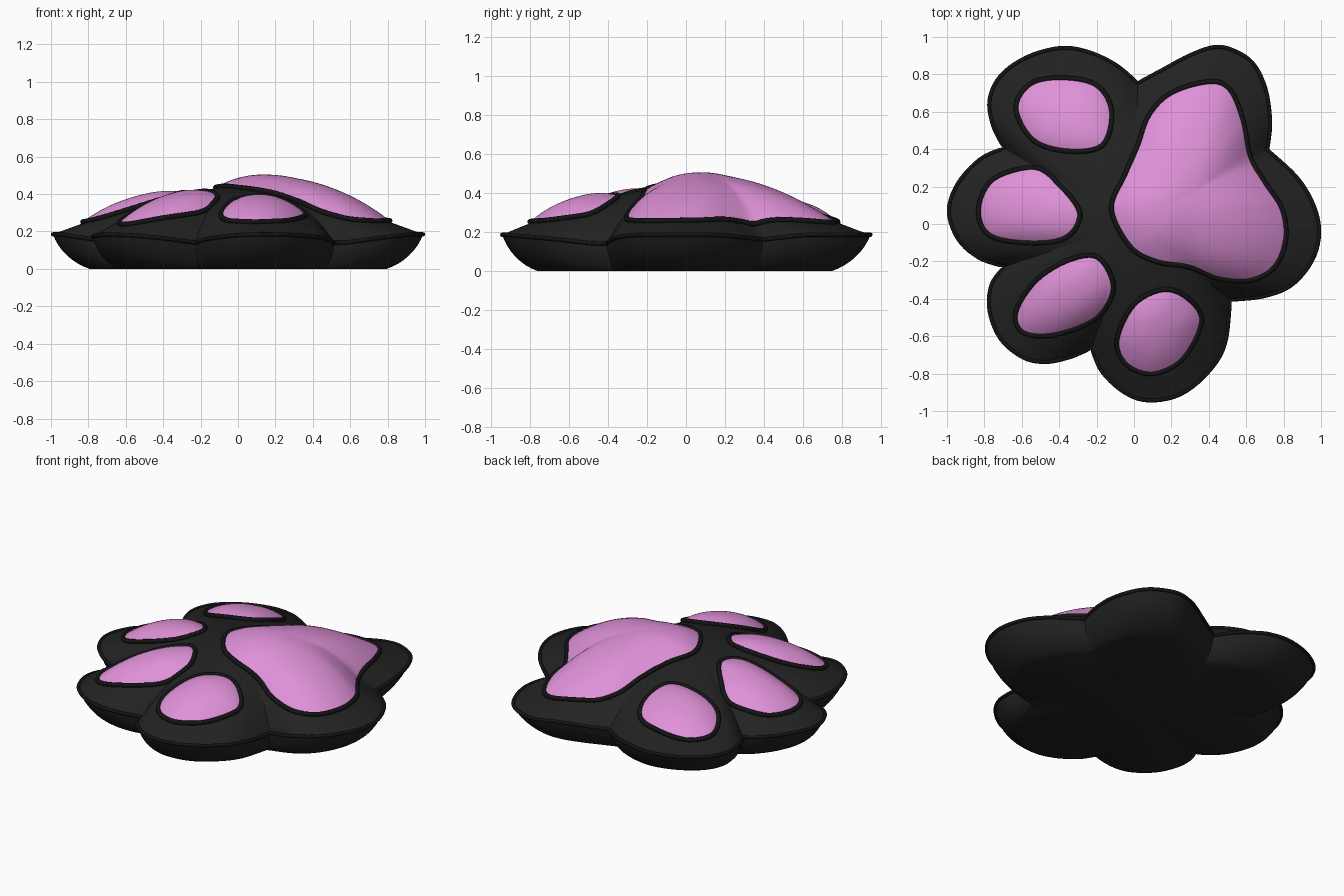
import bpy, math
from mathutils import Vector

if "Cube" in bpy.data.objects:
    bpy.data.objects.remove(bpy.data.objects["Cube"])


def material(name, rgb):
    m = bpy.data.materials.new(name)
    m.diffuse_color = (*rgb, 1)
    m.use_nodes = True
    m.node_tree.nodes["Principled BSDF"].inputs["Base Color"].default_value = m.diffuse_color
    return m


BLACK = material("black fabric", (0.016, 0.016, 0.016))
CORD = material("dark piping", (0.007, 0.007, 0.007))
PINK = material("pink fabric", (0.74, 0.285, 0.69))

# Body lobes: each runs from one valley to the next, counter-clockwise
LOBES = [
    [(0.72, 0.40), (0.735, 0.55), (0.71, 0.73), (0.64, 0.87), (0.53, 0.94), (0.43, 0.955),
     (0.3, 0.91), (0.15, 0.83), (0.02, 0.76)],
    [(0.02, 0.76), (-0.1, 0.86), (-0.25, 0.93), (-0.4, 0.95), (-0.58, 0.9), (-0.72, 0.8),
     (-0.78, 0.67), (-0.76, 0.53), (-0.70, 0.41)],
    [(-0.70, 0.41), (-0.83, 0.35), (-0.95, 0.22), (-1.0, 0.07), (-0.95, -0.08),
     (-0.84, -0.18), (-0.70, -0.23)],
    [(-0.70, -0.23), (-0.77, -0.33), (-0.78, -0.47), (-0.72, -0.62), (-0.6, -0.72),
     (-0.48, -0.745), (-0.35, -0.72), (-0.23, -0.67)],
    [(-0.23, -0.67), (-0.17, -0.8), (-0.05, -0.91), (0.08, -0.953), (0.25, -0.92),
     (0.4, -0.8), (0.49, -0.65), (0.52, -0.41)],
    [(0.52, -0.41), (0.7, -0.39), (0.85, -0.33), (0.96, -0.2), (1.0, -0.05), (0.97, 0.1),
     (0.88, 0.25), (0.72, 0.40)],
]
# Pads: puff height and outline
PADS = {
    "toe_pad_1": (0.045, [(-0.63, 0.62), (-0.55, 0.75), (-0.38, 0.78), (-0.2, 0.74), (-0.12, 0.6),
                          (-0.17, 0.42), (-0.36, 0.39), (-0.54, 0.45)]),
    "toe_pad_2": (0.045, [(-0.83, 0.08), (-0.75, 0.24), (-0.53, 0.30), (-0.4, 0.21), (-0.29, 0.06),
                          (-0.36, -0.07), (-0.55, -0.10), (-0.77, -0.06)]),
    "toe_pad_3": (0.045, [(-0.63, -0.47), (-0.52, -0.3), (-0.34, -0.19), (-0.19, -0.18), (-0.11, -0.34),
                          (-0.2, -0.5), (-0.42, -0.59), (-0.59, -0.58)]),
    "toe_pad_4": (0.045, [(-0.09, -0.62), (0.0, -0.43), (0.16, -0.35), (0.29, -0.4), (0.36, -0.52),
                          (0.26, -0.72), (0.1, -0.8), (-0.04, -0.75)]),
    "palm_pad": (0.085, [(0.40, 0.76), (0.51, 0.72), (0.58, 0.56), (0.62, 0.36), (0.7, 0.22),
                         (0.79, 0.08), (0.81, -0.08), (0.75, -0.23), (0.62, -0.30), (0.45, -0.29),
                         (0.3, -0.23), (0.12, -0.20), (-0.02, -0.12), (-0.12, 0.08),
                         (-0.05, 0.26), (0.02, 0.42), (0.08, 0.58), (0.2, 0.7)]),
}


def spline(pts, closed, n):
    """Catmull-Rom through the points."""
    p = [Vector(q) for q in pts]
    p = [p[-1]] + p + p[:2] if closed else [2 * p[0] - p[1]] + p + [2 * p[-1] - p[-2]]
    out = []
    for a, b, c, d in zip(p, p[1:], p[2:], p[3:]):
        for k in range(n):
            t = k / n
            out.append(0.5 * (2 * b + (c - a) * t + (2 * a - 5 * b + 4 * c - d) * t * t
                              + (3 * b - a - 3 * c + d) * t ** 3))
    return out


OUTLINE = [q * 0.99 for lobe in LOBES for q in spline(lobe, False, 5)]
POLAR = sorted((math.atan2(q.y, q.x), q.length) for q in OUTLINE)
POLAR = [(POLAR[-1][0] - math.tau, POLAR[-1][1])] + POLAR + [(POLAR[0][0] + math.tau, POLAR[0][1])]


def edge_radius(x, y):
    a = math.atan2(y, x)
    for (a0, r0), (a1, r1) in zip(POLAR, POLAR[1:]):
        if a0 <= a <= a1:
            return r0 + (r1 - r0) * (a - a0) / max(a1 - a0, 1e-9)
    return 0.9


def rim_z(R):
    return 0.14 + 0.045 * min(1, max(0, (R - 0.7) / 0.25))


def dome(x, y):
    """Height of the cushion's top; lobes fade out towards the centre."""
    R, r = edge_radius(x, y), math.hypot(x, y)
    t = min(1, r / R)
    s = (r / 0.95) * (1 - t * t) + t ** 3
    z0 = rim_z(R) * t + 0.185 * (1 - t)
    return z0 + (0.44 - z0) * (1 - min(1, s) ** 1.6)


def rings_mesh(name, rings, caps, mat):
    """Skin a list of rings; caps are the centre points at both ends (or None)."""
    n = len(rings[0])
    verts = [v for ring in rings for v in ring]
    faces = [(i * n + j, i * n + (j + 1) % n, (i + 1) * n + (j + 1) % n, (i + 1) * n + j)
             for i in range(len(rings) - 1) for j in range(n)]
    for cap, base, flip in zip(caps, (0, (len(rings) - 1) * n), (True, False)):
        if cap:
            verts.append(cap)
            for j in range(n):
                a, b = base + j, base + (j + 1) % n
                faces.append((b, a, len(verts) - 1) if flip else (a, b, len(verts) - 1))
    me = bpy.data.meshes.new(name)
    me.from_pydata(verts, [], faces)
    me.materials.append(mat)
    ob = bpy.data.objects.new(name, me)
    bpy.context.collection.objects.link(ob)
    bpy.context.view_layer.objects.active = ob
    ob.select_set(True)
    bpy.ops.object.shade_smooth_by_angle(angle=math.radians(40))
    ob.select_set(False)


def piping(name, pts, radius):
    cu = bpy.data.curves.new(name, 'CURVE')
    cu.dimensions = '3D'
    cu.bevel_depth, cu.bevel_resolution = radius, 2
    sp = cu.splines.new('POLY')
    sp.points.add(len(pts) - 1)
    for p, q in zip(sp.points, pts):
        p.co = (*q, 1)
    sp.use_cyclic_u = True
    cu.materials.append(CORD)
    ob = bpy.data.objects.new(name, cu)
    bpy.context.collection.objects.link(ob)
    bpy.context.view_layer.objects.active = ob
    ob.select_set(True)
    bpy.ops.object.convert(target='MESH')
    ob.select_set(False)


# Cushion body: flat base, bulging underside, domed top
rings = []
for k in range(9):
    a = k / 8 * math.pi / 2
    ring = []
    for q in OUTLINE:
        R = q.length
        inner = R * 0.6 + 0.2
        f = 0.55 * math.sin(a) + 0.45 * k / 8
        h = 0.55 * (1 - math.cos(a)) + 0.45 * k / 8
        ring.append((*(q / R * (inner + (R - inner) * f)), rim_z(R) * h))
    rings.append(ring)
for k in range(1, 20):
    t = 1 - k / 20
    rings.append([(q.x * t, q.y * t, dome(q.x * t, q.y * t)) for q in OUTLINE])
rings_mesh("cushion_body", rings, [(0, 0, 0), (0, 0, 0.44)], BLACK)
piping("rim_piping", [(q.x, q.y, rim_z(q.length)) for q in OUTLINE], 0.011)

# Puffed pads with piping round the edge
for name, (puff, pts) in PADS.items():
    loop = spline(pts, True, 6)
    loop.reverse()
    c = Vector((0.33, 0.17)) if name == "palm_pad" else sum(loop, Vector((0, 0))) / len(loop)
    rings = []
    for k in range(14):
        t = 1 - k / 14
        ring = [c + (q - c) * t for q in loop]
        rings.append([(q.x, q.y, dome(*q) + 0.008 + puff * (1 - t ** 2.4)) for q in ring])
    rings_mesh(name, rings, [None, (c.x, c.y, dome(*c) + 0.008 + puff)], PINK)
    piping(name + "_piping", [(q.x, q.y, dome(*q) + 0.008) for q in loop], 0.014)
